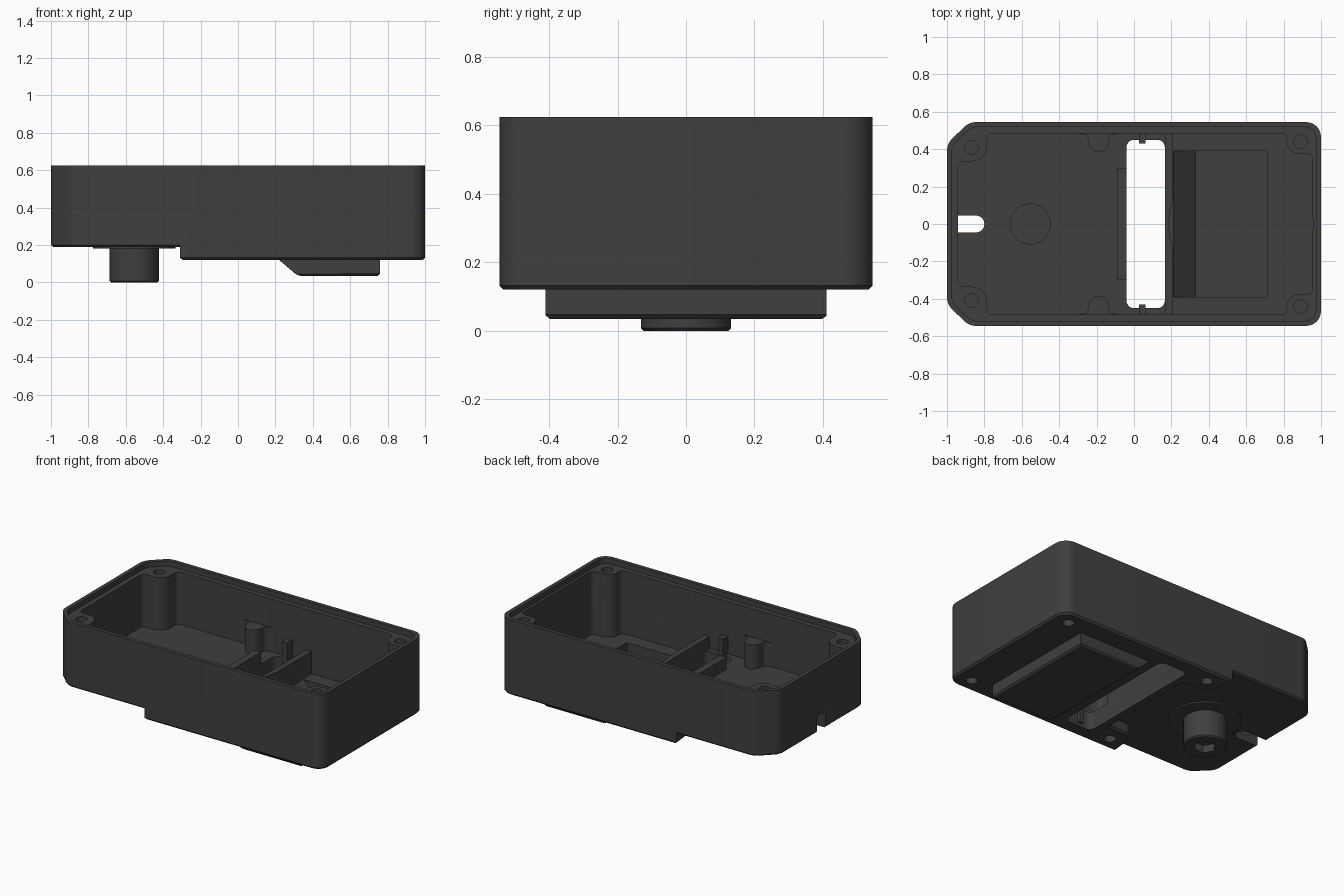
import bpy, bmesh, math
from mathutils import Vector, Matrix

if "Cube" in bpy.data.objects:
    bpy.data.objects.remove(bpy.data.objects["Cube"], do_unlink=True)

plastic = bpy.data.materials.new("dark_plastic")
plastic.use_nodes = True
shade = (0.05, 0.05, 0.05, 1)
plastic.diffuse_color = shade
plastic.node_tree.nodes["Principled BSDF"].inputs["Base Color"].default_value = shade


def rounded(corners, steps=6):
    """Fillet each (x, y, radius) corner of a polygon."""
    pts = []
    for i, (x, y, r) in enumerate(corners):
        p = Vector((x, y))
        a = (Vector(corners[i - 1][:2]) - p).normalized()
        b = (Vector(corners[(i + 1) % len(corners)][:2]) - p).normalized()
        if r == 0:
            pts.append(p)
            continue
        half = a.angle(b) / 2
        t = r / math.tan(half)
        c = p + (a + b).normalized() * r / math.sin(half)
        u, v = (p + a * t - c).normalized(), (p + b * t - c).normalized()
        pts += [c + r * u.slerp(v, k / steps) for k in range(steps + 1)]
    return pts


def mirrored(half):
    """Close a +y half outline with its -y reflection."""
    return rounded(half + [(x, -y, r) for x, y, r in reversed(half)])


def ring(x, y, r, n=40):
    return [Vector((x + r * math.cos(math.tau * k / n),
                    y + r * math.sin(math.tau * k / n))) for k in range(n)]


def rect(x0, x1, y0, y1, r=0):
    return rounded([(x0, y0, r), (x1, y0, r), (x1, y1, r), (x0, y1, r)])


def prism(name, pts, z0, z1, bevel=0, sideways=False):
    """Extrude an outline along z, or an x-z profile along y."""
    bm = bmesh.new()
    face = bm.faces.new([bm.verts.new((p.x, p.y, z0)) for p in pts])
    top = bmesh.ops.extrude_face_region(bm, geom=[face])["geom"]
    bmesh.ops.translate(bm, vec=(0, 0, z1 - z0),
                        verts=[g for g in top if isinstance(g, bmesh.types.BMVert)])
    if sideways:
        bm.transform(Matrix.Rotation(math.pi / 2, 4, "X"))
    bmesh.ops.recalc_face_normals(bm, faces=bm.faces)
    if bevel:
        low = min(v.co.z for v in bm.verts) + 1e-4
        edges = [e for e in bm.edges if all(v.co.z < low for v in e.verts)]
        bmesh.ops.bevel(bm, geom=edges, offset=bevel, segments=1, affect="EDGES")
    mesh = bpy.data.meshes.new(name)
    bm.to_mesh(mesh)
    bm.free()
    mesh.materials.append(plastic)
    obj = bpy.data.objects.new(name, mesh)
    bpy.context.collection.objects.link(obj)
    return obj


def combine(obj, tool, operation="DIFFERENCE", keep=False):
    mod = obj.modifiers.new("join", "BOOLEAN")
    mod.operation, mod.solver, mod.object = operation, "EXACT", tool
    bpy.context.view_layer.update()
    mesh = bpy.data.meshes.new_from_object(
        obj.evaluated_get(bpy.context.evaluated_depsgraph_get()))
    obj.modifiers.clear()
    obj.data = mesh
    if not keep:
        bpy.data.objects.remove(tool, do_unlink=True)


def outline(d):
    """Case outline inset by d, with two clipped corners."""
    return mirrored([(1 - d, .545 - d, .08 - d / 2), (-.88 + .41 * d, .545 - d, .09),
                     (-1 + d, .43 - .41 * d, .09)])


RIM, LEDGE, FLOOR, DEEP = .625, .59, .24, .17
post_right = [(.955, .375, .03), (.815, .375, .07), (.815, .485, .03)]
post_left = [(-.785, .485, .03), (-.785, .335, .08), (-.94, .335, .03)]

# Outer case: shallow end, deep end, battery tray, round mounting foot
case = prism("case", outline(0), .19, RIM, .01)
parts = [
    prism("deep_end", mirrored([(1, .545, .08), (-.31, .545, 0), (-.29, .34, .08),
                                (-.1, .34, .02)]), .12, .25, .012),
    prism("tray", rounded([(.19, .145, 0), (.32, .035, 0), (.76, .035, 0), (.76, .145, 0)]),
          -.41, .41, .012, True),
    prism("foot_flange", ring(-.555, 0, .22), .18, .21),
    prism("foot", ring(-.555, 0, .132), 0, .21, .008),
]
for part in parts:
    combine(case, part, "UNION")

# Hollow interior, lid ledge, tray pocket, slot, cable notch and foot recesses
cuts = [
    prism("cavity", mirrored(post_right + post_left), FLOOR, .7),
    prism("deep_cavity", mirrored(post_right + [(.205, .485, 0)]), DEEP, .5),
    prism("ledge", outline(.026), LEDGE, .7),
    prism("pocket", rounded([(.21, .2, 0), (.21, DEEP, 0), (.33, .06, 0), (.71, .06, 0),
                             (.71, .2, 0)]), -.39, .39, 0, True),
    prism("slot", rect(-.04, .165, -.45, .45, .04), .05, .4),
    prism("notch", rounded([(-1.1, -.045, 0), (-.8, -.045, .044), (-.8, .045, .044),
                            (-1.1, .045, 0)]), .1, .3),
    prism("foot_well", ring(-.555, 0, .107), .1, .3),
    prism("nut_trap", ring(-.555, 0, .07, 6), -.1, .05),
]
# Screw holes in the post tops and the underside
for side in (-1, 1):
    for x, y in ((.89, .44), (-.87, .41)):
        cuts.append(prism("top_screw", ring(x, side * y, .036, 24), .4, .7))
    for x in (.89, -.19):
        cuts.append(prism("base_screw", ring(x, side * .45, .036, 24), 0, .19))
for cut in cuts:
    combine(case, cut)

# Dividers beside the slot, with a round clearance cut
slot_rib = prism("slot_rib", rect(-.09, -.04, -.3, .3), FLOOR - .02, .32)
divider = prism("divider", rect(.165, .205, -.49, .49), DEEP - .02, .32)
scoop = prism("scoop", ring(.572, 0, .385, 64), DEEP, LEDGE)
combine(case, scoop, keep=True)
combine(divider, scoop)

# Half-round screw bosses and locating tabs on both long walls
made = [case, slot_rib, divider]
for side, label in ((-1, "front"), (1, "back")):
    boss = rounded([(-.3, side * .5, 0), (-.3, side * .484, 0), (-.25, side * .475, .02),
                    (-.235, side * .385, .05), (-.145, side * .385, .05),
                    (-.13, side * .475, .02), (-.08, side * .484, 0), (-.08, side * .5, 0)])
    made.append(prism(label + "_screw_boss", boss, FLOOR - .02, .4))
    y0, y1 = sorted((side * .43, side * .5))
    made.append(prism(label + "_tab", rect(.028, .062, y0, y1), .14, .36))

for obj in made:
    bpy.ops.object.select_all(action="DESELECT")
    obj.select_set(True)
    bpy.context.view_layer.objects.active = obj
    bpy.ops.object.shade_smooth_by_angle(angle=math.radians(30))
